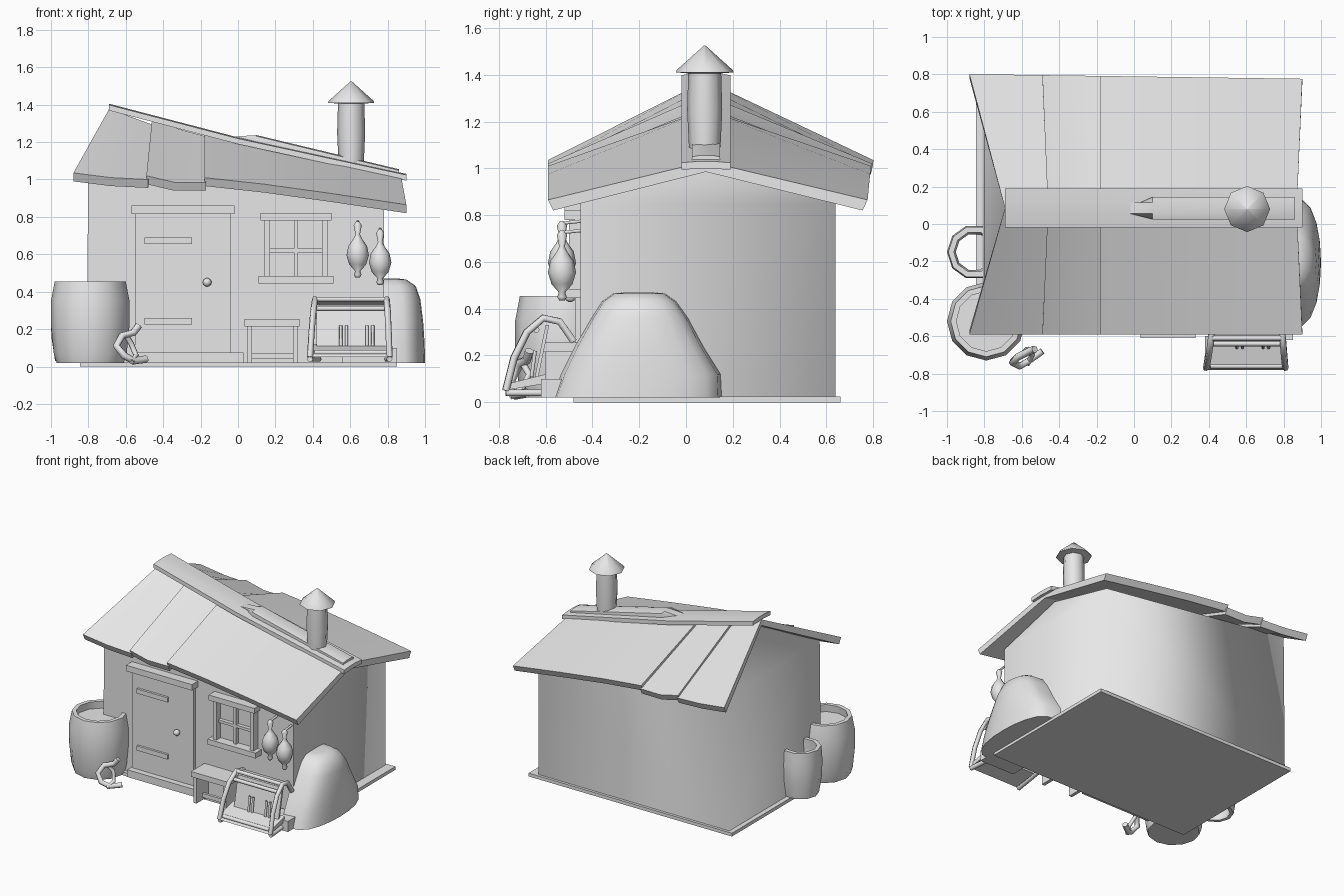
import bpy, math

stone = bpy.data.materials.new("plain_grey")
stone.diffuse_color = (0.8, 0.8, 0.8, 1)
RIDGE_Y = 0.085


def mesh(name, verts, faces, smooth=None):
    me = bpy.data.meshes.new(name)
    me.from_pydata(verts, [], faces)
    me.validate()
    ob = bpy.data.objects.new(name, me)
    bpy.context.collection.objects.link(ob)
    me.materials.append(stone)
    bpy.ops.object.select_all(action='DESELECT')
    ob.select_set(True)
    bpy.context.view_layer.objects.active = ob
    bpy.ops.object.mode_set(mode='EDIT')
    bpy.ops.mesh.select_all(action='SELECT')
    bpy.ops.mesh.remove_doubles(threshold=0.0005)
    bpy.ops.mesh.normals_make_consistent(inside=False)
    bpy.ops.object.mode_set(mode='OBJECT')
    if smooth:
        bpy.ops.object.shade_smooth_by_angle(angle=math.radians(smooth))
    return ob


def box(name, x0, x1, y0, y1, z0, z1):
    v = [(x, y, z) for x in (x0, x1) for y in (y0, y1) for z in (z0, z1)]
    return mesh(name, v, [(0, 1, 3, 2), (4, 6, 7, 5), (0, 4, 5, 1), (2, 3, 7, 6), (0, 2, 6, 4), (1, 5, 7, 3)])


def loft(name, rings, smooth=None, caps=True):
    # closed rings joined in order, usually with both ends capped
    n = len(rings[0])
    v = [p for r in rings for p in r]
    f = [(k * n + i, k * n + (i + 1) % n, (k + 1) * n + (i + 1) % n, (k + 1) * n + i)
         for k in range(len(rings) - 1) for i in range(n)]
    if caps:
        f += [tuple(range(n))[::-1], tuple(range(len(v) - n, len(v)))]
    return mesh(name, v, f, smooth)


def lathe(name, profile, cx, cy, n=10, smooth=40, caps=True):
    rings = [[(cx + r * math.cos(2 * math.pi * i / n), cy + r * math.sin(2 * math.pi * i / n), z)
              for i in range(n)] for r, z in profile]
    return loft(name, rings, smooth, caps)


def tube(name, pts, r):
    cu = bpy.data.curves.new(name, 'CURVE')
    cu.dimensions = '3D'
    cu.bevel_depth = r
    cu.bevel_resolution = 1
    cu.use_fill_caps = True
    sp = cu.splines.new('POLY')
    sp.points.add(len(pts) - 1)
    for p, c in zip(sp.points, pts):
        p.co = (*c, 1)
    cu.materials.append(stone)
    ob = bpy.data.objects.new(name, cu)
    bpy.context.collection.objects.link(ob)
    bpy.ops.object.select_all(action='DESELECT')
    ob.select_set(True)
    bpy.context.view_layer.objects.active = ob
    bpy.ops.object.convert(target='MESH')
    return bpy.context.object


# ground slab
box("base_slab", -0.845, 0.85, -0.48, 0.66, 0.0, 0.025)


# house walls: unequal gables joined softly to the back wall, with a flat front wall
def gable(xb, xe, xp, ze, zp):
    return [(xb, -0.45, 0.02), (xe, -0.45, ze), (xp, RIDGE_Y, zp), (xe, 0.64, ze), (xb, 0.64, 0.02)]


left, right = gable(-0.81, -0.80, -0.67, 1.05, 1.32), gable(0.78, 0.78, 0.78, 0.85, 0.99)
walls = mesh("gables_and_back_wall", left + right, [(0, 1, 2, 3, 4), (9, 8, 7, 6, 5), (4, 3, 8, 9)], 100)
front = mesh("front_wall", [left[0], right[0], right[1], left[1]], [(0, 1, 2, 3)])
for ob, face, axis, sign in ((walls, 2, 1, 1), (front, 0, 1, -1)):
    # open sheets: make sure they face outwards
    if ob.data.polygons[face].normal[axis] * sign < 0:
        ob.data.flip_normals()

# roof: three overlapping panels on each slope
# each section is ridge x, ridge z, eave x, eave z
panels = [
    [(-0.69, 1.375, -0.88, 1.035), (-0.60, 1.345, -0.68, 1.01), (-0.45, 1.29, -0.48, 1.0)],
    [(-0.46, 1.315, -0.49, 1.02), (-0.30, 1.265, -0.34, 0.985), (-0.17, 1.23, -0.17, 0.985)],
    [(-0.18, 1.25, -0.18, 1.01), (0.14, 1.18, 0.14, 0.975), (0.50, 1.11, 0.50, 0.925), (0.87, 1.03, 0.90, 0.865)],
]
for side, label in ((-1, "front"), (1, "back")):
    for k, secs in enumerate(panels):
        rings = []
        for xr, zr, xe, ze in secs:
            ye = -0.59 if side < 0 else 0.789 - 0.014 * xe
            yu = ye - side * 0.022
            rings.append([(xr, RIDGE_Y, zr), (xe, ye, ze), (xe, yu, ze - 0.045), (xr, RIDGE_Y, zr - 0.045)])
        loft(f"{label}_roof_panel_{k + 1}", rings, 60)


# flat ridge board and the raised crest on it
def cap(x, z, w=0.105, drop=0.006, t=0.03):
    y = RIDGE_Y
    return [(x, y - w, z - drop), (x, y - 0.03, z), (x, y + 0.03, z), (x, y + w, z - drop),
            (x, y + w, z - drop - t), (x, y, z - t), (x, y - w, z - drop - t)]


loft("ridge_board", [cap(-0.69, 1.405), cap(0.0, 1.225), cap(0.90, 1.03)], 50)
loft("ridge_crest", [cap(-0.02, 1.23, 0.005), cap(0.10, 1.237, 0.06), cap(0.86, 1.055, 0.06)], 50)

# chimney and its conical cap
lathe("chimney", [(0.065, 0.98), (0.068, 1.1), (0.075, 1.25), (0.07, 1.42)], 0.605, 0.08, 8, 60)
lathe("chimney_cap", [(0.06, 1.405), (0.123, 1.41), (0.12, 1.42), (0.003, 1.525)], 0.605, 0.08, 8, 60)

# door
box("door", -0.55, -0.04, -0.475, -0.44, 0.07, 0.82)
box("door_lintel", -0.57, -0.02, -0.52, -0.44, 0.815, 0.86)
box("door_sill", -0.56, 0.03, -0.52, -0.44, 0.02, 0.075)
for z in (0.225, 0.655):
    box("door_batten", -0.50, -0.245, -0.492, -0.47, z, z + 0.035)
lathe("door_knob", [(0.006, 0.428), (0.02, 0.437), (0.024, 0.45), (0.02, 0.463), (0.006, 0.472)], -0.165, -0.495, 8, 60)

# window
box("window_lintel", 0.12, 0.50, -0.52, -0.44, 0.78, 0.82)
box("window_sill", 0.11, 0.51, -0.52, -0.44, 0.445, 0.485)
for x in (0.14, 0.45):
    box("window_jamb", x, x + 0.03, -0.50, -0.44, 0.48, 0.785)
box("window_upright", 0.30, 0.32, -0.48, -0.44, 0.48, 0.785)
box("window_crossbar", 0.16, 0.46, -0.478, -0.44, 0.61, 0.63)

# hanging gourds
for x, z in ((0.64, 0.595), (0.76, 0.555)):
    lathe("gourd", [(0.012, z - 0.12), (0.02, z - 0.105), (0.014, z - 0.085), (0.045, z - 0.05), (0.06, z),
                    (0.05, z + 0.05), (0.025, z + 0.085), (0.012, z + 0.11), (0.022, z + 0.16), (0.008, z + 0.18)],
          x, -0.53, 8, 70)
    tube("gourd_string", [(x, -0.53, z + 0.17), (x, -0.44, z + 0.18)], 0.008)

# barrel with a sunken top at the corner, open tub on the left wall
lathe("barrel", [(0.18, 0.02), (0.195, 0.07), (0.21, 0.22), (0.21, 0.35), (0.19, 0.455), (0.16, 0.455),
                 (0.165, 0.40)], -0.79, -0.52, 12, 45)
lathe("side_tub", [(0.125, 0.03), (0.145, 0.16), (0.147, 0.28), (0.14, 0.38), (0.11, 0.38), (0.12, 0.2),
                   (0.1, 0.03), (0.125, 0.03)], -0.853, -0.15, 10, 45, caps=False)

# boulder against the right wall
rock = []
for z, y0, y1, xm in ((0.02, -0.57, 0.155, 1.0), (0.12, -0.535, 0.15, 0.998), (0.24, -0.475, 0.075, 0.99),
                      (0.36, -0.405, 0.01, 0.975), (0.43, -0.36, -0.04, 0.95), (0.465, -0.31, -0.09, 0.90),
                      (0.47, -0.26, -0.14, 0.86)):
    cy, ry = (y0 + y1) / 2, (y1 - y0) / 2
    rock.append([(0.76 + (xm - 0.76) * abs(math.sin(math.pi * i / 10)) ** 0.5, cy - ry * math.cos(math.pi * i / 10), z)
                 for i in range(11)])
loft("boulder", rock, 60)

# bench
box("bench_seat", 0.035, 0.33, -0.61, -0.45, 0.215, 0.255)
for x in (0.05, 0.295):
    box("bench_leg", x, x + 0.025, -0.60, -0.46, 0.02, 0.22)
box("bench_stretcher", 0.07, 0.30, -0.53, -0.51, 0.04, 0.07)

# leaning rack: two bent rails, crossbars, boards and pegs
rail = [(-0.77, 0.05), (-0.735, 0.19), (-0.68, 0.30), (-0.61, 0.36), (-0.54, 0.345), (-0.48, 0.26)]
for x0, x1 in ((0.385, 0.43), (0.81, 0.785)):
    tube("rack_rail", [(x0 + (x1 - x0) * i / 5, y, z) for i, (y, z) in enumerate(rail)], 0.017)
    tube("rack_foot", [(x0, -0.77, 0.04), (x1, -0.47, 0.04)], 0.016)
for y, z in ((-0.61, 0.36), (-0.64, 0.31), (-0.76, 0.075)):
    tube("rack_crossbar", [(0.41, y, z), (0.795, y, z)], 0.014)
loft("rack_top_board", [[(x, -0.62, 0.365), (x, -0.53, 0.345), (x, -0.53, 0.33), (x, -0.62, 0.35)]
                        for x in (0.42, 0.79)])
loft("rack_back_board", [[(x, -0.60, 0.33), (x, -0.585, 0.33), (x, -0.635, 0.09), (x, -0.65, 0.09)]
                         for x in (0.42, 0.79)])
loft("rack_floor_board", [[(x, -0.78, 0.05), (x, -0.76, 0.08), (x, -0.6, 0.12), (x, -0.6, 0.08)]
                          for x in (0.38, 0.81)])
for x in (0.55, 0.58, 0.69, 0.72):
    tube("rack_peg", [(x, -0.66, 0.11), (x, -0.645, 0.22)], 0.009)
box("loose_plank", 0.56, 0.85, -0.62, -0.47, 0.02, 0.10)

# twisted root beside the barrel
tube("root", [(-0.53, -0.67, 0.22), (-0.56, -0.68, 0.18), (-0.62, -0.71, 0.165), (-0.65, -0.74, 0.11),
              (-0.61, -0.76, 0.06), (-0.56, -0.73, 0.03), (-0.49, -0.68, 0.04)], 0.02)
tube("root_fork", [(-0.60, -0.70, 0.17), (-0.57, -0.67, 0.12), (-0.545, -0.70, 0.06), (-0.57, -0.75, 0.025)], 0.015)
